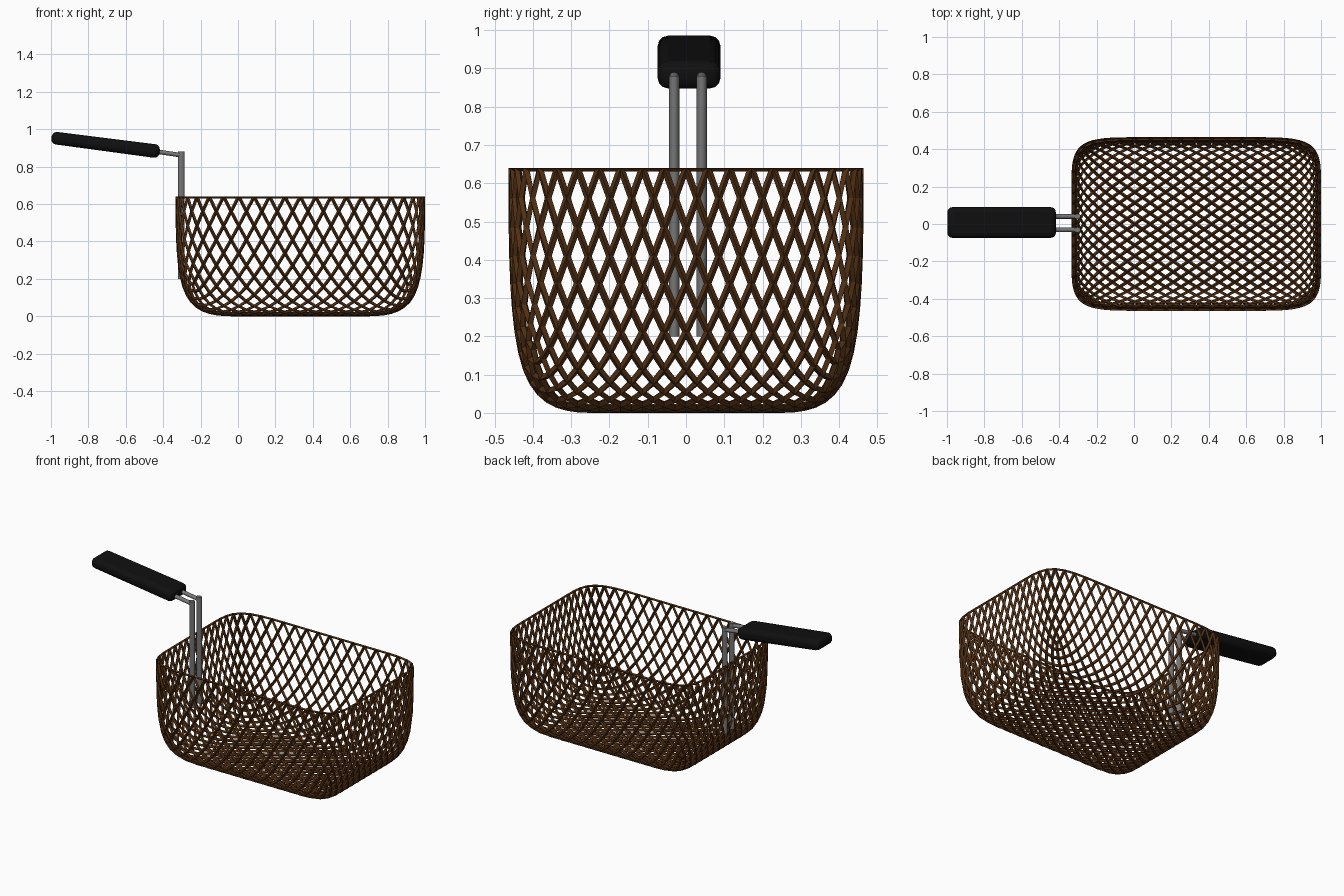
import bpy, bmesh, math
from mathutils import Vector

if "Cube" in bpy.data.objects:
    bpy.data.objects.remove(bpy.data.objects["Cube"])


def material(name, rgb):
    m = bpy.data.materials.new(name)
    m.diffuse_color = (*rgb, 1)
    m.use_nodes = True
    m.node_tree.nodes["Principled BSDF"].inputs["Base Color"].default_value = m.diffuse_color
    return m


BROWN = material("brown_wire", (0.085, 0.03, 0.007))
STEEL = material("dark_steel", (0.18, 0.18, 0.18))
BLACK = material("black_grip", (0.005, 0.005, 0.005))
WIRE = 0.018


def new_object(name, mesh, mat):
    ob = bpy.data.objects.new(name, mesh)
    bpy.context.collection.objects.link(ob)
    mesh.materials.clear()
    mesh.materials.append(mat)
    return ob


def smooth(ob):
    bpy.ops.object.select_all(action='DESELECT')
    ob.select_set(True)
    bpy.context.view_layer.objects.active = ob
    bpy.ops.object.shade_smooth_by_angle(angle=math.radians(35))


# Basket cage: 4 x 4 floor with one tall wall band, open at the top
x0, x1, yh, z0, z1, n = -0.325, 0.991, 0.455, WIRE / 2, 0.64, 4
bm = bmesh.new()
grid = [[bm.verts.new((x0 + (x1 - x0) * i / n, -yh + 2 * yh * j / n, z0))
         for j in range(n + 1)] for i in range(n + 1)]
for i in range(n):
    for j in range(n):
        bm.faces.new((grid[i][j], grid[i][j + 1], grid[i + 1][j + 1], grid[i + 1][j]))
rim = [e for e in bm.edges if e.is_boundary]
ext = bmesh.ops.extrude_edge_only(bm, edges=rim)
for v in ext["geom"]:
    if isinstance(v, bmesh.types.BMVert):
        v.co.z = z1
bmesh.ops.recalc_face_normals(bm, faces=bm.faces[:])
mesh = bpy.data.meshes.new("basket")
bm.to_mesh(mesh)
bm.free()
basket = new_object("wire_basket", mesh, BROWN)
sub = basket.modifiers.new("round", 'SUBSURF')
sub.levels = sub.render_levels = 3
bpy.context.view_layer.update()
dg = bpy.context.evaluated_depsgraph_get()
fine = bpy.data.meshes.new_from_object(basket.evaluated_get(dg))
basket.modifiers.clear()

# Turn the fine quad grid into diamonds: keep every other vertex
bm = bmesh.new()
bm.from_mesh(fine)
bm.verts.ensure_lookup_table()
parity = {bm.verts[0]: 0}
todo = [bm.verts[0]]
while todo:
    v = todo.pop()
    for e in v.link_edges:
        w = e.other_vert(v)
        if w not in parity:
            parity[w] = 1 - parity[v]
            todo.append(w)
for f in bm.faces[:]:
    a, b = [v for v in f.verts if parity[v] == 0]
    bmesh.utils.face_split(f, a, b)
bmesh.ops.dissolve_verts(bm, verts=[v for v in bm.verts if parity[v] == 1])
bm.to_mesh(fine)
bm.free()
basket.data = fine
fine.materials.clear()
fine.materials.append(BROWN)
wf = basket.modifiers.new("wires", 'WIREFRAME')
wf.thickness = WIRE
wf.offset = 0
wf.use_boundary = False
wf.use_replace = True
wf.use_even_offset = True


# Round bar between two points
def bar(name, p, q, rx, ry):
    p, q = Vector(p), Vector(q)
    bm = bmesh.new()
    bmesh.ops.create_cone(bm, cap_ends=True, segments=16, radius1=1, radius2=1,
                          depth=(q - p).length)
    for v in bm.verts:
        v.co.x *= rx
        v.co.y *= ry
    me = bpy.data.meshes.new(name)
    bm.to_mesh(me)
    bm.free()
    ob = new_object(name, me, STEEL)
    d = q - p
    ob.location = (p + q) / 2
    ob.rotation_euler = (0, math.atan2(d.x, d.z), 0)
    smooth(ob)


# Pair of bent support rods
for side, y in (("front", -0.031), ("back", 0.041)):
    bar(side + "_upright_rod", (-0.303, y, 0.2), (-0.303, y, 0.88), 0.018, 0.014)
    bar(side + "_handle_rod", (-0.295, y, 0.86), (-0.5, y, 0.89), 0.012, 0.013)

# Grip: rounded tilted bar
bm = bmesh.new()
bmesh.ops.create_cube(bm, size=1)
for v in bm.verts:
    k = 0.92 if v.co.x < 0 else 1
    v.co = (v.co.x * 0.583, v.co.y * 0.164, v.co.z * 0.073 * k)
me = bpy.data.meshes.new("handle_grip")
bm.to_mesh(me)
bm.free()
grip = new_object("handle_grip", me, BLACK)
grip.location = (-0.708, 0.008, 0.918)
grip.rotation_euler = (0, math.atan(0.13), 0)
bev = grip.modifiers.new("rounding", 'BEVEL')
bev.width = 0.027
bev.segments = 3
smooth(grip)
